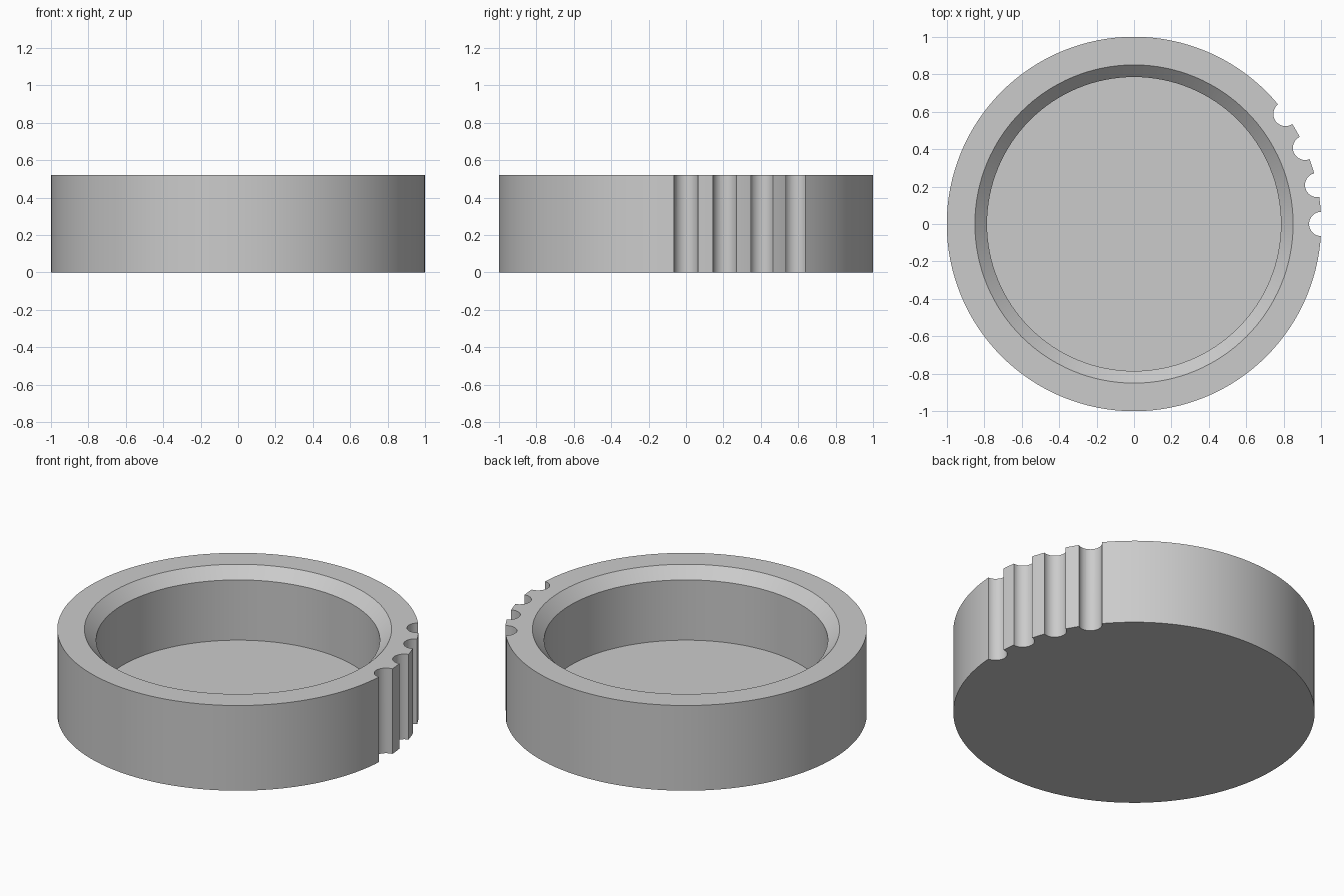
import bpy
import bmesh
import math

default = bpy.data.objects.get("Cube")
if default:
    bpy.data.objects.remove(default, do_unlink=True)

HEIGHT = 0.52
FLOOR = 0.087
INNER, RIM = 0.785, 0.85
CHAMFER = RIM - INNER

grey = bpy.data.materials.new("light grey")
grey.use_nodes = True
colour = (0.6, 0.6, 0.6, 1)
grey.diffuse_color = colour
grey.node_tree.nodes["Principled BSDF"].inputs["Base Color"].default_value = colour


def turned_solid(name, profile, sides):
    """Stack rings along a (radius, z) profile and cap both ends."""
    bm = bmesh.new()
    rings = []
    for radius, z in profile:
        angles = [math.tau * i / sides for i in range(sides)]
        rings.append([bm.verts.new((radius * math.cos(a), radius * math.sin(a), z))
                      for a in angles])
    for low, high in zip(rings, rings[1:]):
        for i in range(sides):
            j = (i + 1) % sides
            bm.faces.new((low[i], low[j], high[j], high[i]))
    bm.faces.new(rings[0])
    bm.faces.new(rings[-1])
    bmesh.ops.recalc_face_normals(bm, faces=bm.faces)
    mesh = bpy.data.meshes.new(name)
    bm.to_mesh(mesh)
    bm.free()
    obj = bpy.data.objects.new(name, mesh)
    bpy.context.collection.objects.link(obj)
    mesh.materials.append(grey)
    return obj


# Round cup with a chamfered rim and a recessed floor
cup = turned_solid("round_cup", [
    (1, 0), (1, HEIGHT), (RIM, HEIGHT),
    (INNER, HEIGHT - CHAMFER), (INNER, FLOOR)], 128)
bpy.context.view_layer.objects.active = cup

# Four round grip notches cut through the outer wall
for step in range(4):
    angle = math.radians(12 * step)
    cutter = turned_solid("notch_cutter", [(0.065, -0.1), (0.065, HEIGHT + 0.1)], 32)
    cutter.location = (math.cos(angle), math.sin(angle), 0)
    cutter.rotation_euler.z = angle + 0.02
    cutter.hide_render = True
    cut = cup.modifiers.new("notch", "BOOLEAN")
    cut.operation = "DIFFERENCE"
    cut.solver = "EXACT"
    cut.object = cutter
    bpy.ops.object.modifier_apply(modifier=cut.name)
    bpy.data.objects.remove(cutter, do_unlink=True)

# Smooth walls with crisp edges
bpy.ops.object.select_all(action="DESELECT")
cup.select_set(True)
bpy.ops.object.shade_smooth_by_angle(angle=math.radians(30))
